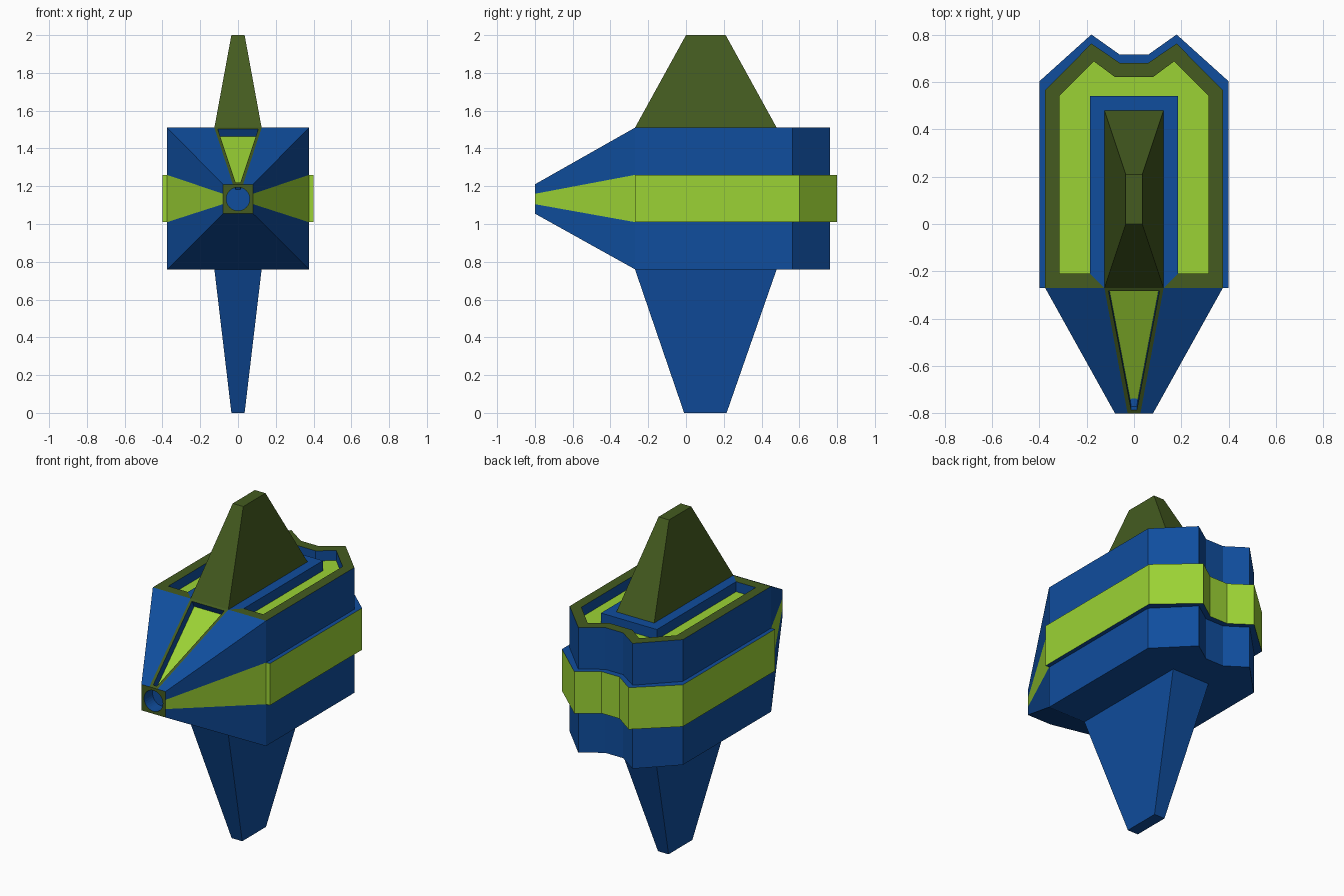
import bpy, bmesh
from math import cos, sin, pi

if "Cube" in bpy.data.objects:
    bpy.data.objects.remove(bpy.data.objects["Cube"])


def material(name, rgb):
    m = bpy.data.materials.new(name)
    m.diffuse_color = (*rgb, 1)
    m.use_nodes = True
    m.node_tree.nodes["Principled BSDF"].inputs["Base Color"].default_value = m.diffuse_color
    return m


MATS = [material("blue", (0.005, 0.075, 0.34)),
        material("lime", (0.33, 0.65, 0.035)),
        material("olive", (0.058, 0.105, 0.014))]
BLUE, LIME, OLIVE = 0, 1, 2


def build(name, faces, recalc=True, edit=None):
    """Make one object from (points, colour) faces, welding shared corners."""
    bm = bmesh.new()
    for pts, col in faces:
        f = bm.faces.new([bm.verts.new(p) for p in pts])
        f.material_index = col
    bmesh.ops.remove_doubles(bm, verts=bm.verts[:], dist=1e-5)
    if recalc:
        bmesh.ops.recalc_face_normals(bm, faces=bm.faces[:])
    if edit:
        edit(bm)
    me = bpy.data.meshes.new(name)
    bm.to_mesh(me)
    bm.free()
    for m in MATS:
        me.materials.append(m)
    ob = bpy.data.objects.new(name, me)
    bpy.context.collection.objects.link(ob)
    return ob


def sym(pts):
    return pts + [(-x, y) for x, y in reversed(pts)]


def at(pts, z):
    return [(x, y, z) for x, y in pts]


def strip(a, b, cols, closed=True):
    """Quads joining two matching rows of points."""
    n = len(a)
    cols = [cols] * n if isinstance(cols, int) else cols
    return [([a[i], a[(i + 1) % n], b[(i + 1) % n], b[i]], cols[i])
            for i in range(n if closed else n - 1)]


LOW, HIGH, FLOOR, FRONT = 0.76, 1.51, 1.45, -0.27

# body shell with grooved deck around a central island
outer = sym([(0.125, FRONT), (0.375, FRONT), (0.375, 0.565), (0.18, 0.762), (0.06, 0.68)])
groove = sym([(0.185, -0.21), (0.315, -0.21), (0.315, 0.54), (0.17, 0.687), (0.08, 0.62)])
trench = groove + [(-0.185, 0.54), (0.185, 0.54)]
island = sym([(0.125, FRONT), (0.185, -0.21), (0.185, 0.54)])
walls = outer[1:-1]
faces = strip(at(walls, LOW), at(walls, HIGH), BLUE, closed=False)
faces += strip(at(outer, HIGH), at(groove, HIGH), OLIVE, closed=False)
faces += strip(at(trench, HIGH), at(trench, FLOOR), BLUE)
faces += [(at(trench, FLOOR), LIME), (at(island, HIGH), BLUE), (at(walls, LOW), BLUE)]
build("body", faces)

# raised belt around the body
belt = sym([(0.4, FRONT), (0.4, 0.602), (0.18, 0.8), (0.06, 0.715)])
build("belt", strip(at(belt, 1.01), at(belt, 1.26), LIME)
      + [(at(belt, 1.01), BLUE), (at(belt, 1.26), BLUE)])

# tapered nose with a recessed panel on top
base = sym([(0.375, 0.76), (0.375, 1.01), (0.375, 1.26), (0.375, 1.51), (0.125, 1.51)])
tip = sym([(0.08, 1.055), (0.08, 1.105), (0.08, 1.16), (0.08, 1.21), (0.027, 1.21)])
cols = [BLUE, LIME, BLUE, BLUE, OLIVE, BLUE, BLUE, LIME, BLUE, BLUE]


def recess(bm):
    panel = [f for f in bm.faces if f.material_index == OLIVE]
    bmesh.ops.inset_individual(bm, faces=panel, thickness=0.023)
    normal = panel[0].normal.copy()
    new = bmesh.ops.extrude_face_region(bm, geom=panel)["geom"]
    floor = [g for g in new if isinstance(g, bmesh.types.BMFace)][0]
    bmesh.ops.delete(bm, geom=[f for f in panel if f.is_valid and f is not floor], context='FACES')
    bmesh.ops.translate(bm, verts=floor.verts[:], vec=normal * -0.045)
    for e in floor.edges:
        for f in e.link_faces:
            f.material_index = BLUE
    floor.material_index = LIME


build("nose", strip([(x, FRONT, z) for x, z in base],
                    [(x, -0.8, z) for x, z in tip], cols), edit=recess)

# square muzzle with a round bore
N, CZ, DEPTH = 32, 1.1325, 0.08
square, rim, bore = [], [], []
for i in range(N):
    c, s = cos(2 * pi * i / N), sin(2 * pi * i / N)
    k = 0.08 / max(abs(c), abs(s))
    square.append((c * k, -0.8, CZ + s * k * 0.97))
    rim.append((c * 0.062, -0.8, CZ + s * 0.062))
    bore.append((c * 0.062, -0.8 + DEPTH, CZ + s * 0.062))
build("muzzle", strip(square, rim, OLIVE) + strip(rim, bore, BLUE) + [(bore, BLUE)],
      recalc=False)


# tapered fins above and below
def fin(name, z0, z1, y0, y1, col):
    a = at(sym([(0.125, FRONT), (0.125, 0.48)]), z0)
    b = at(sym([(0.035, y0), (0.035, y1)]), z1)
    build(name, strip(a, b, col) + [(a, col), (b, col)])


fin("upper_fin", HIGH, 2.0, 0.0, 0.21, OLIVE)
fin("lower_fin", LOW, 0.0, -0.01, 0.215, BLUE)
